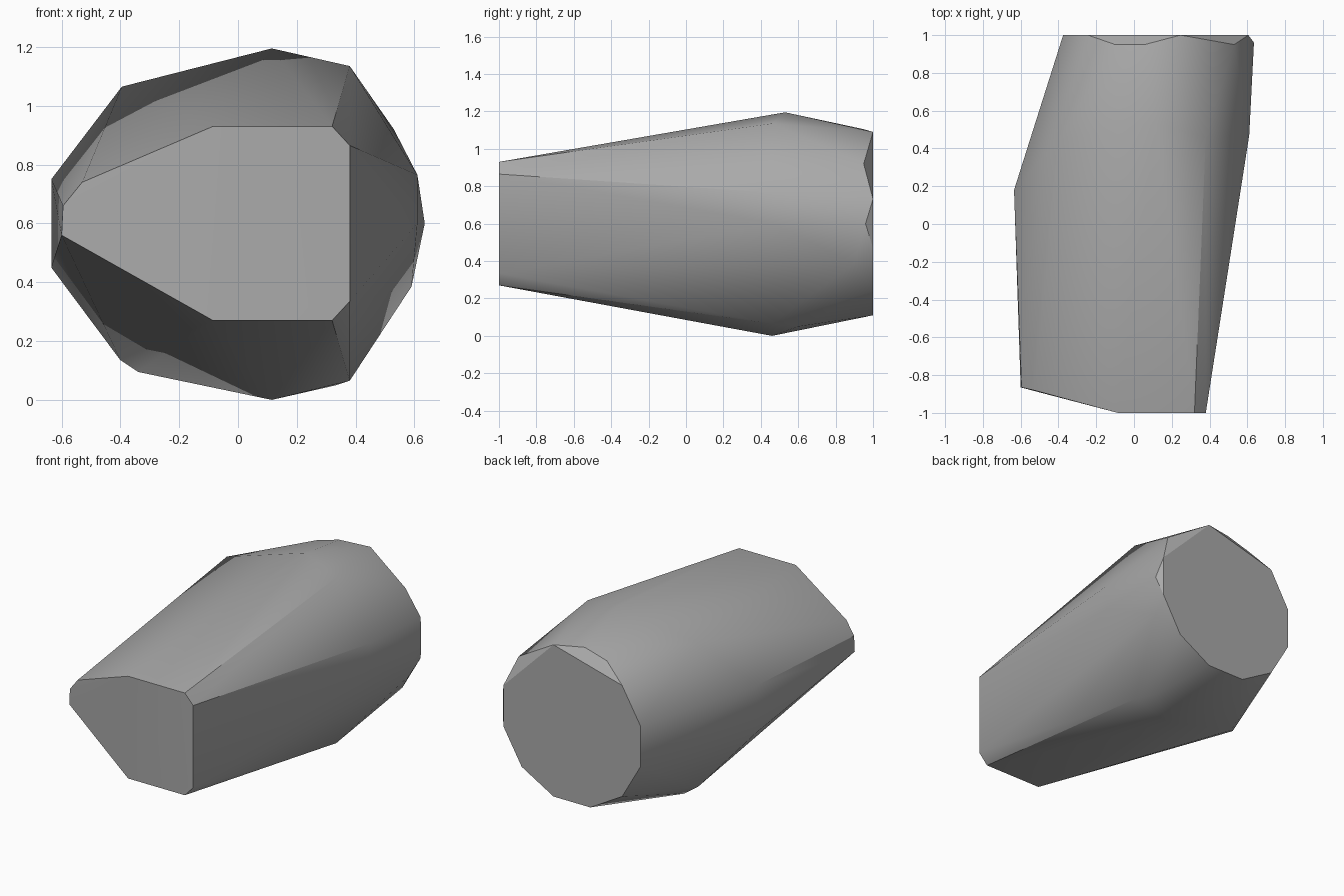
import bpy, bmesh, math

cube = bpy.data.objects.get("Cube")
if cube:
    bpy.data.objects.remove(cube)

# Plain grey material
grey = bpy.data.materials.new("plain grey")
grey.use_nodes = True
colour = (0.4, 0.4, 0.4, 1)
grey.diffuse_color = colour
grey.node_tree.nodes["Principled BSDF"].inputs["Base Color"].default_value = colour

MID = 0.6  # height of the long axis


def mirrored(points):
    """Repeat corners above and below the long axis."""
    return [(x, y, MID + s * h) for x, y, h in points for s in (1, -1)]


# Tapered nose: flat front with clipped corners, swept back on one side
nose = mirrored([(-0.085, -1, 0.33), (0.32, -1, 0.33), (0.38, -1, 0.265)])
nose += [(-0.53, -0.88, 0.74), (-0.595, -0.865, 0.66), (-0.6, -0.865, 0.56)]

# Widest part of the body
belly = mirrored([(0.38, 0.46, 0.535), (-0.635, 0.18, 0.15)])
belly += [(0.115, 0.53, 1.195), (0.115, 0.46, 0), (-0.395, 0.45, 1.065),
          (-0.4, 0.45, 0.135), (-0.34, 0.5, 0.095), (0.335, 0.6, 0.05),
          (0.61, 0.47, 0.765), (0.61, 0.47, 0.6), (0.59, 0.9, 0.385)]

# Twelve-sided flat back, with three of its corners clipped
radius = 0.49 / math.cos(math.pi / 12)
back = []
for i in range(12):
    if i not in (1, 3):
        a = math.radians(15 + 30 * i)
        back.append((0.115 + radius * math.cos(a), 1, MID + radius * math.sin(a)))
back += [(0.53, 0.95, 0.92), (0.635, 0.96, 0.6),
         (0.057, 0.95, 1.105), (-0.1, 0.95, 1.06)]

# Wrap the corners in one faceted skin
bm = bmesh.new()
for p in nose + belly + back:
    bm.verts.new(p)
hull = bmesh.ops.convex_hull(bm, input=bm.verts[:])
loose = {g for g in hull["geom_interior"] + hull["geom_unused"]
         if isinstance(g, bmesh.types.BMVert)}
bmesh.ops.delete(bm, geom=list(loose), context='VERTS')
bmesh.ops.dissolve_limit(bm, angle_limit=math.radians(1),
                         verts=bm.verts[:], edges=bm.edges[:])
bmesh.ops.recalc_face_normals(bm, faces=bm.faces[:])

mesh = bpy.data.meshes.new("faceted_body")
bm.to_mesh(mesh)
bm.free()
mesh.materials.append(grey)
body = bpy.data.objects.new("faceted_body", mesh)
bpy.context.collection.objects.link(body)

# Soft shading with crisp main edges
bpy.ops.object.select_all(action='DESELECT')
body.select_set(True)
bpy.context.view_layer.objects.active = body
bpy.ops.object.shade_smooth_by_angle(angle=math.radians(30))
